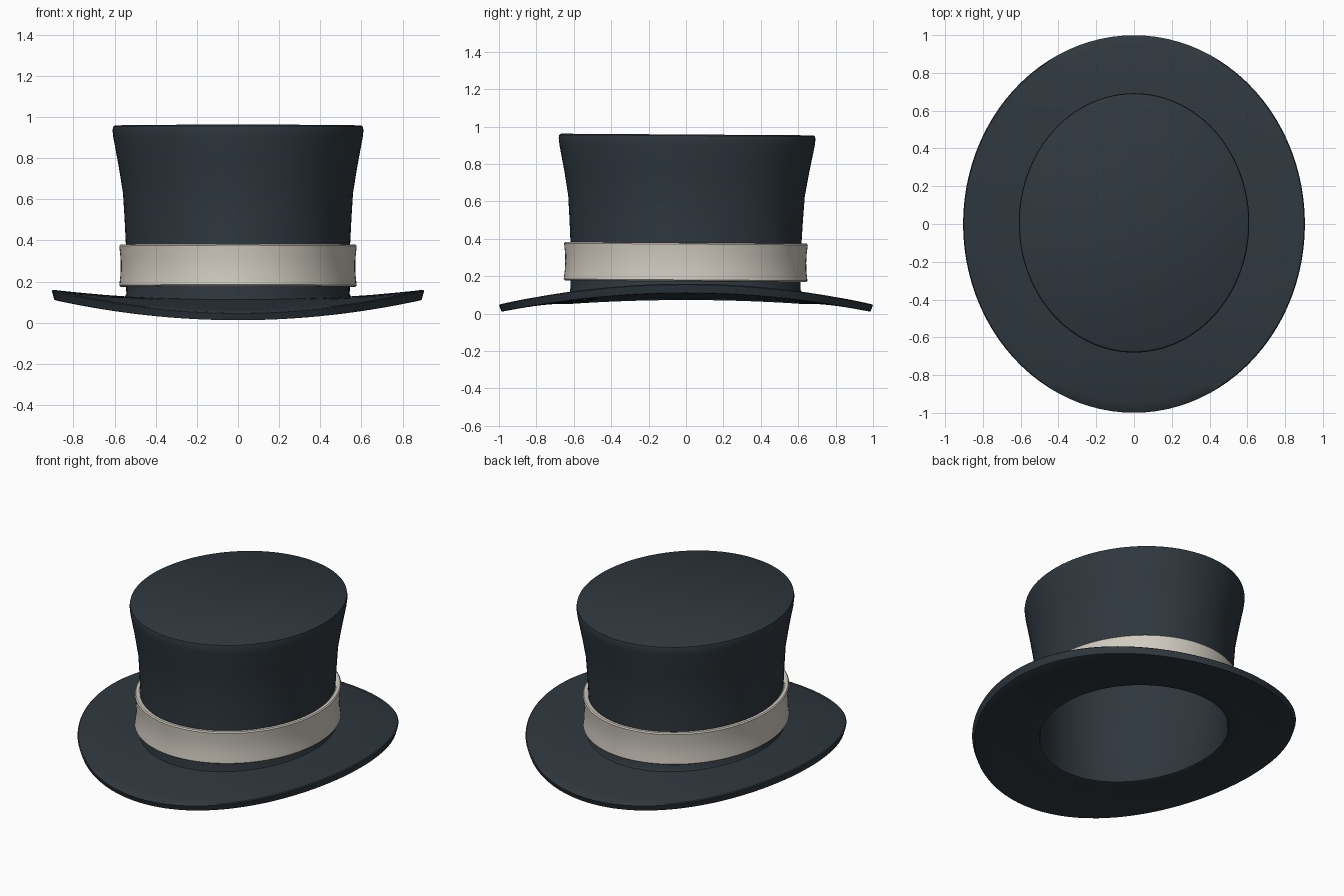
import bpy, bmesh, math

cube = bpy.data.objects.get("Cube")
if cube:
    bpy.data.objects.remove(cube, do_unlink=True)

SEGMENTS = 96


def material(name, rgb):
    m = bpy.data.materials.new(name)
    m.use_nodes = True
    m.diffuse_color = (*rgb, 1)
    bsdf = m.node_tree.nodes["Principled BSDF"]
    bsdf.inputs["Base Color"].default_value = (*rgb, 1)
    bsdf.inputs["Roughness"].default_value = 0.8
    return m


def lofted(name, profile, mat, closed=False):
    """Loft oval rings (half width, height, saddle curl); cap or close the ends."""
    bm = bmesh.new()
    rings = []
    for half, height, curl in profile:
        depth = half * 1.06 + 0.04
        lean = 0.011 if height > 0.13 else 0    # crown and band lean back a touch
        ring = []
        for i in range(SEGMENTS):
            a = 2 * math.pi * i / SEGMENTS
            x, y = half * math.cos(a), depth * math.sin(a)
            z = height + curl * math.cos(2 * a)
            ring.append(bm.verts.new((x, y + lean * (z - 0.4), z - lean * y * 0.6)))
        rings.append(ring)
    pairs = list(zip(rings, rings[1:]))
    if closed:
        pairs.append((rings[-1], rings[0]))
    else:
        bm.faces.new(rings[0])
        bm.faces.new(rings[-1])
    for top, low in pairs:
        for i in range(SEGMENTS):
            j = (i + 1) % SEGMENTS
            bm.faces.new((top[i], top[j], low[j], low[i]))
    bmesh.ops.recalc_face_normals(bm, faces=bm.faces)
    mesh = bpy.data.meshes.new(name)
    bm.to_mesh(mesh)
    bm.free()
    mesh.materials.append(mat)
    obj = bpy.data.objects.new(name, mesh)
    bpy.context.collection.objects.link(obj)
    bpy.ops.object.select_all(action="DESELECT")
    obj.select_set(True)
    bpy.context.view_layer.objects.active = obj
    bpy.ops.object.shade_smooth_by_angle(angle=math.radians(35))
    return obj


felt = material("dark slate felt", (0.028, 0.039, 0.049))
ribbon = material("cream ribbon", (0.64, 0.60, 0.53))

# Crown outside, brim with raised sides, then the hollow inside
crown_outside = [(0.598, 0.958, 0), (0.607, 0.952, 0), (0.610, 0.935, 0),
                 (0.606, 0.90, 0), (0.580, 0.76, 0), (0.559, 0.63, 0),
                 (0.551, 0.50, 0), (0.545, 0.38, 0), (0.543, 0.135, 0.004)]
brim = [(0.549, 0.120, 0.008), (0.65, 0.117, 0.018), (0.76, 0.113, 0.032),
        (0.85, 0.108, 0.046), (0.900, 0.105, 0.055), (0.905, 0.100, 0.055),
        (0.893, 0.062, 0.050), (0.885, 0.060, 0.048), (0.80, 0.064, 0.034),
        (0.70, 0.067, 0.022), (0.62, 0.066, 0.014), (0.535, 0.063, 0.010)]
inside = [(0.522, 0.068, 0.010), (0.516, 0.085, 0.008), (0.516, 0.38, 0),
          (0.530, 0.63, 0), (0.575, 0.91, 0), (0.565, 0.925, 0)]
lofted("hat_body", crown_outside + brim + inside, felt)

# Ribbon band with slightly raised edges
band = [(0.546, 0.374, 0), (0.553, 0.379, 0), (0.571, 0.379, 0), (0.577, 0.372, 0),
        (0.571, 0.315, 0), (0.570, 0.275, 0), (0.571, 0.235, 0), (0.577, 0.181, 0),
        (0.571, 0.174, 0), (0.546, 0.174, 0)]
lofted("ribbon_band", band, ribbon, closed=True)
